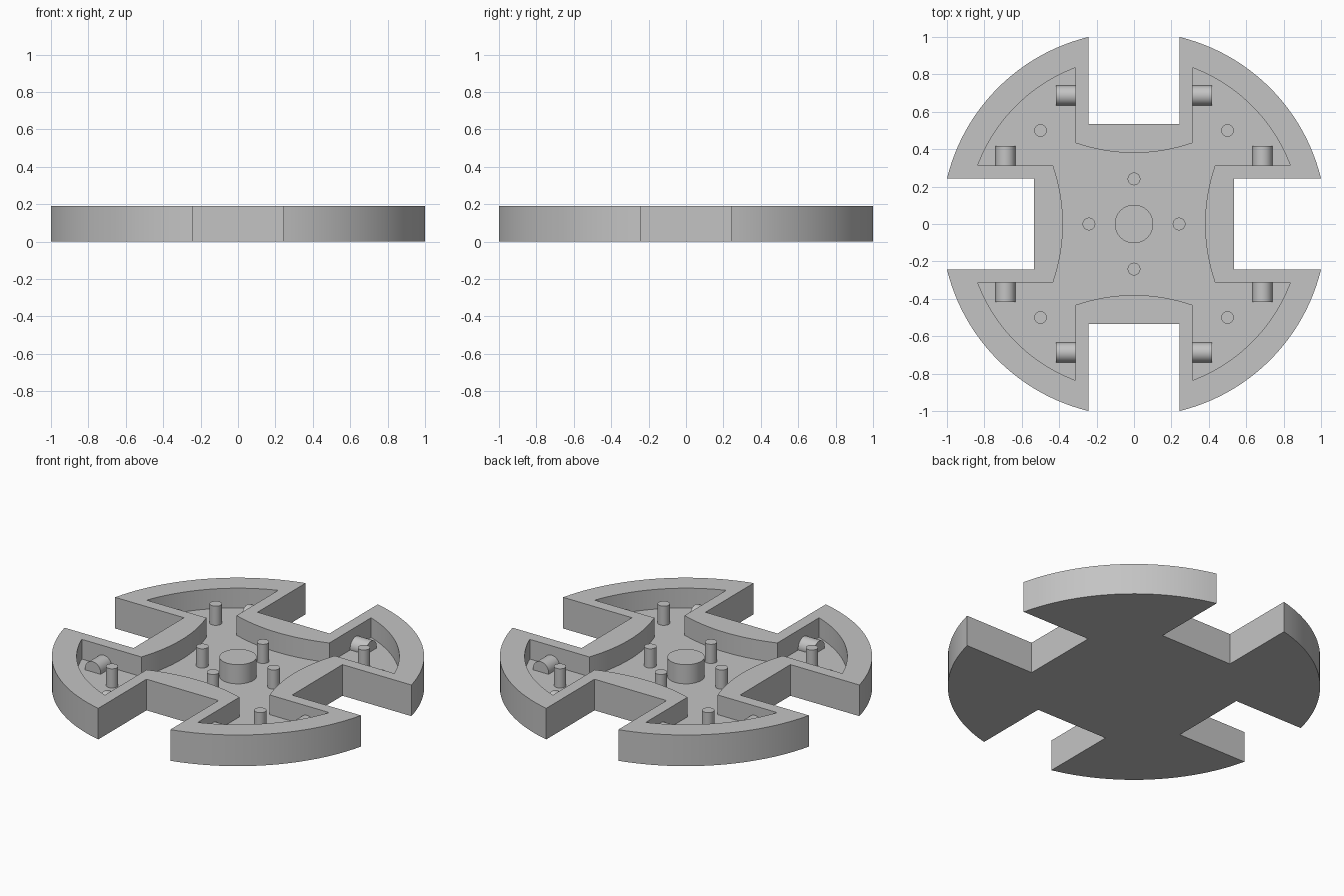
import bpy, bmesh
from math import sin, cos, atan2, asin, hypot, pi, radians
from mathutils import Vector, Matrix

if "Cube" in bpy.data.objects:
    bpy.data.objects.remove(bpy.data.objects["Cube"], do_unlink=True)

HEIGHT, FLOOR = 0.19, 0.07
SLOT, SLOT_DEPTH = 0.243, 0.535      # half width of a slot, distance of its end from the centre
WALL = 0.07
STEPS = 24

grey = bpy.data.materials.new("plain grey")
grey.use_nodes = True
color = (0.55, 0.55, 0.55, 1)
grey.diffuse_color = color
grey.node_tree.nodes["Principled BSDF"].inputs["Base Color"].default_value = color


def finish(obj, name):
    obj.name = name
    obj.data.name = name
    obj.data.materials.append(grey)
    bpy.ops.object.select_all(action='DESELECT')
    obj.select_set(True)
    bpy.context.view_layer.objects.active = obj
    bpy.ops.object.shade_smooth_by_angle(angle=radians(30))


def outline(half, inner, radius, bulge):
    """Four-winged outline; the slot ends bow toward the centre by bulge."""
    a = asin(half / radius)
    wing = [Vector((inner, half))]
    for i in range(STEPS + 1):
        t = a + (pi / 2 - 2 * a) * i / STEPS
        wing.append(Vector((radius * cos(t), radius * sin(t))))
    for i in range(STEPS):
        x = half - 2 * half * i / STEPS
        bow = bulge * (1 - (x / half) ** 2)
        wing.append(Vector((x, inner - bow)))
    return [Matrix.Rotation(k * pi / 2, 2) @ p for k in range(4) for p in wing]


# Tray body: outer wall, rim, pocket wall and pocket floor
outer = outline(SLOT, SLOT_DEPTH, hypot(1, SLOT), 0)
pocket = outline(SLOT + WALL, 0.433, 0.892, 0.053)
bm = bmesh.new()
rings = [[bm.verts.new((p.x, p.y, z)) for p in loop]
         for loop, z in ((outer, 0), (outer, HEIGHT), (pocket, HEIGHT), (pocket, FLOOR))]
n = len(outer)
for low, high in zip(rings, rings[1:]):
    for i in range(n):
        j = (i + 1) % n
        bm.faces.new((low[i], low[j], high[j], high[i]))
bm.faces.new(rings[0][::-1])
bm.faces.new(rings[-1])
mesh = bpy.data.meshes.new("tray_body")
bm.to_mesh(mesh)
bm.free()
body = bpy.data.objects.new("tray_body", mesh)
bpy.context.collection.objects.link(body)
finish(body, "tray_body")


def post(name, x, y, radius):
    bottom, top = FLOOR - 0.01, HEIGHT - 0.003
    bpy.ops.mesh.primitive_cylinder_add(vertices=32, radius=radius, depth=top - bottom,
                                        location=(x, y, (top + bottom) / 2))
    finish(bpy.context.object, name)


# Centre boss and the pegs around it
post("centre_boss", 0, 0, 0.103)
for k in range(4):
    t = k * pi / 2
    post(f"inner_peg_{k + 1}", 0.241 * cos(t), 0.241 * sin(t), 0.034)
    post(f"wing_peg_{k + 1}", 0.707 * cos(t + pi / 4), 0.707 * sin(t + pi / 4), 0.034)

# Lying studs on the slot walls, two in each wing
for sx in (-1, 1):
    for sy in (-1, 1):
        side = ("left" if sx > 0 else "right") + ("_back" if sy > 0 else "_front")
        for axis, x, y, rot in (("x", 0.36, 0.687, (0, pi / 2, 0)),
                                ("y", 0.687, 0.36, (pi / 2, 0, 0))):
            bpy.ops.mesh.primitive_cylinder_add(vertices=32, radius=0.053, depth=0.116,
                                                location=(sx * x, sy * y, 0.08), rotation=rot)
            finish(bpy.context.object, f"wall_stud_{side}_{axis}")
